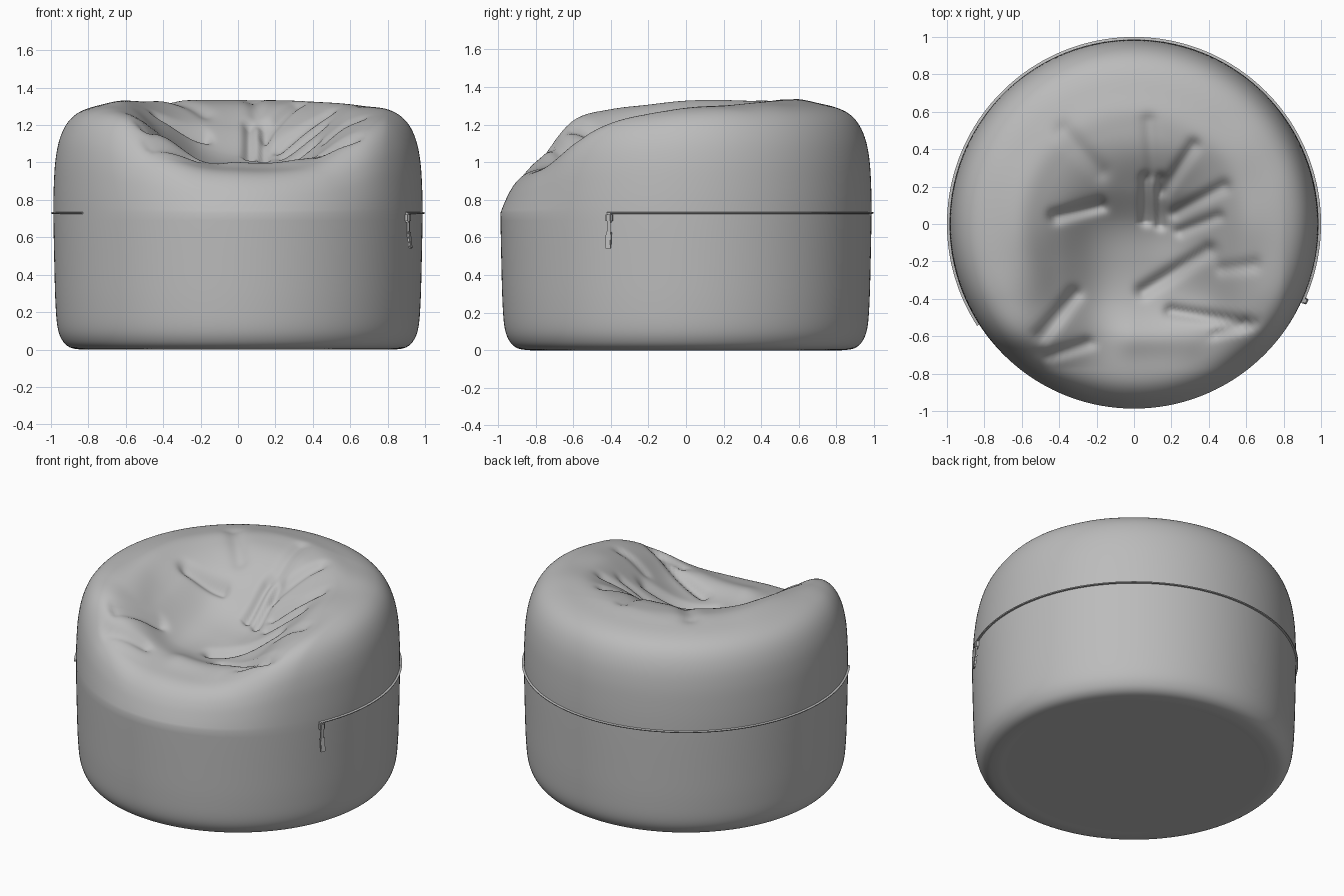
import bpy, bmesh, math
from mathutils import Vector

if "Cube" in bpy.data.objects:
    bpy.data.objects.remove(bpy.data.objects["Cube"])

SEAM_Z, TOP_Z = 0.73, 1.335


def material(name, rgb):
    m = bpy.data.materials.new(name)
    m.diffuse_color = (*rgb, 1)
    m.use_nodes = True
    m.node_tree.nodes["Principled BSDF"].inputs["Base Color"].default_value = m.diffuse_color
    return m


fabric = material("grey fabric", (0.5, 0.5, 0.5))


def finish(bm, name, angle=60):
    bmesh.ops.recalc_face_normals(bm, faces=bm.faces)
    me = bpy.data.meshes.new(name)
    bm.to_mesh(me)
    bm.free()
    ob = bpy.data.objects.new(name, me)
    bpy.context.collection.objects.link(ob)
    me.materials.append(fabric)
    bpy.ops.object.select_all(action='DESELECT')
    ob.select_set(True)
    bpy.context.view_layer.objects.active = ob
    bpy.ops.object.shade_smooth_by_angle(angle=math.radians(angle))
    return ob


def cubic(p, t):
    a, b, c, d = p
    return b + 0.5 * t * (c - a + t * (2 * a - 5 * b + 4 * c - d + t * (3 * (b - c) + d - a)))


# Seat heights on a 0.2 grid: rows run from front to back, columns left to right
SEAT = [
    [1.22, 1.17, 1.08, 1.00, 0.98, 0.98, 1.01, 1.08, 1.18],
    [1.31, 1.28, 1.15, 1.01, 0.98, 0.98, 1.03, 1.14, 1.24],
    [1.33, 1.29, 1.13, 0.98, 0.95, 0.95, 1.02, 1.18, 1.28],
    [1.33, 1.30, 1.16, 1.01, 0.97, 0.98, 1.08, 1.22, 1.30],
    [1.33, 1.32, 1.22, 1.08, 1.03, 1.03, 1.14, 1.27, 1.32],
    [1.33, 1.33, 1.28, 1.22, 1.18, 1.18, 1.23, 1.30, 1.33],
    [1.33, 1.33, 1.32, 1.31, 1.30, 1.30, 1.31, 1.33, 1.33],
    [1.33] * 9,
]

# Creases: start, end, width, depth (negative depth makes a ridge)
CREASES = [
    ((-0.42, 0.04), (-0.18, 0.10), 0.035, 0.045),
    ((-0.38, 0.50), (-0.18, 0.28), 0.05, 0.02),
    ((0.06, 0.02), (0.06, 0.24), 0.03, 0.04),
    ((0.14, 0.00), (0.14, 0.24), 0.03, 0.04),
    ((0.10, 0.28), (0.08, 0.55), 0.04, 0.02),
    ((0.16, 0.18), (0.32, 0.42), 0.035, 0.03),
    ((0.22, 0.06), (0.48, 0.20), 0.035, 0.03),
    ((0.25, -0.04), (0.45, 0.04), 0.03, 0.025),
    ((0.05, -0.36), (0.40, -0.14), 0.04, 0.04),
    ((0.20, -0.47), (0.60, -0.54), 0.035, 0.04),
    ((0.45, -0.60), (0.65, -0.55), 0.03, 0.025),
    ((0.48, -0.24), (0.65, -0.22), 0.035, 0.02),
    ((-0.50, -0.60), (-0.32, -0.38), 0.04, 0.04),
    ((-0.48, -0.73), (-0.25, -0.65), 0.035, 0.03),
    ((0.00, -0.62), (0.30, -0.62), 0.09, -0.02),
]


def seat_height(x, y):
    u = min(max((x + 0.8) / 0.2, 0), 7.999)
    v = min(max((y + 0.8) / 0.2, 0), 6.999)
    i, j = int(u), int(v)
    rows = [SEAT[min(max(j + k, 0), 7)] for k in (-1, 0, 1, 2)]
    cols = [min(max(i + k, 0), 8) for k in (-1, 0, 1, 2)]
    h = cubic([cubic([r[c] for c in cols], u - i) for r in rows], v - j)
    p = Vector((x, y))
    for a, b, width, depth in CREASES:
        a, b = Vector(a), Vector(b)
        d = b - a
        s = min(max((p - a).dot(d) / d.length_squared, 0), 1)
        h -= depth * math.exp(-((p - a - d * s).length / width) ** 2)
    return h


# Bag: a lathed cushion whose upper half is squashed to the seat heights
outline = [(0, 0), (0.4, 0), (0.65, 0), (0.77, 0), (0.84, 0), (0.9, 0.012), (0.94, 0.05),
           (0.965, 0.12), (0.976, 0.25), (0.982, 0.45), (0.987, SEAM_Z), (0.984, 0.9),
           (0.975, 1.02), (0.955, 1.12), (0.92, 1.2), (0.87, 1.255), (0.8, 1.29), (0.7, 1.315)]
outline += [(0.1 * k, TOP_Z) for k in range(6, -1, -1)]
STEPS, SIDES = 6, 180
profile = []
for k in range(len(outline) - 1):
    pts = [outline[min(max(k + n, 0), len(outline) - 1)] for n in (-1, 0, 1, 2)]
    for s in range(STEPS):
        profile.append([cubic([p[axis] for p in pts], s / STEPS) for axis in (0, 1)])
profile.append(outline[-1])

bm = bmesh.new()
rings = []
for r, z0 in profile:
    ring = []
    for n in range(SIDES):
        a = 2 * math.pi * n / SIDES
        x, y, z = r * math.cos(a), r * math.sin(a), z0
        if z0 > SEAM_Z:
            keep = (seat_height(x, y) - SEAM_Z) / (1.33 - SEAM_Z)
            t = (z0 - SEAM_Z) / (TOP_Z - SEAM_Z)
            z = SEAM_Z + (z0 - SEAM_Z) * keep
            pull = 1 - 0.17 * (1 - keep) * t * r ** 4
            x, y = x * pull, y * pull
        ring.append(bm.verts.new((x, y, z)))
    rings.append(ring)
for lower, upper in zip(rings, rings[1:]):
    for n in range(SIDES):
        m = (n + 1) % SIDES
        bm.faces.new((lower[n], lower[m], upper[m], upper[n]))
bmesh.ops.remove_doubles(bm, verts=bm.verts, dist=0.00005)
finish(bm, "bag", 80)

# Seam: a thin welt round the back from the zip pull to the left side
bm = bmesh.new()
section = [(0.975, -0.006), (0.998, -0.004), (1.0, 0.002), (0.975, 0.008)]
prev = None
for n in range(161):
    a = math.radians(-25 + 238 * n / 160)
    loop = [bm.verts.new((r * math.cos(a), r * math.sin(a), SEAM_Z + h)) for r, h in section]
    if prev:
        for k in range(4):
            m = (k + 1) % 4
            bm.faces.new((prev[k], prev[m], loop[m], loop[k]))
    else:
        bm.faces.new(loop)
    prev = loop
bm.faces.new(prev[::-1])
finish(bm, "zip_seam", 30)


# Zip pull: slider, link and hanging tab on the right side
def pull_part(name, size, out, z, tilt=0):
    bm = bmesh.new()
    bmesh.ops.create_cube(bm, size=1)
    for v in bm.verts:
        v.co = Vector((v.co.x * size[0], v.co.y * size[1], v.co.z * size[2]))
    bmesh.ops.bevel(bm, geom=bm.edges[:], offset=min(size) * 0.25, segments=2, affect='EDGES')
    ob = finish(bm, name, 40)
    a = math.radians(-24.2)
    ob.location = (out * math.cos(a), out * math.sin(a), z)
    ob.rotation_euler = (0, tilt, a)


pull_part("zip_slider", (0.03, 0.036, 0.05), 0.995, 0.705)
pull_part("zip_link", (0.012, 0.018, 0.07), 1.0, 0.655)
pull_part("zip_tab", (0.012, 0.032, 0.09), 1.006, 0.585, -0.12)
